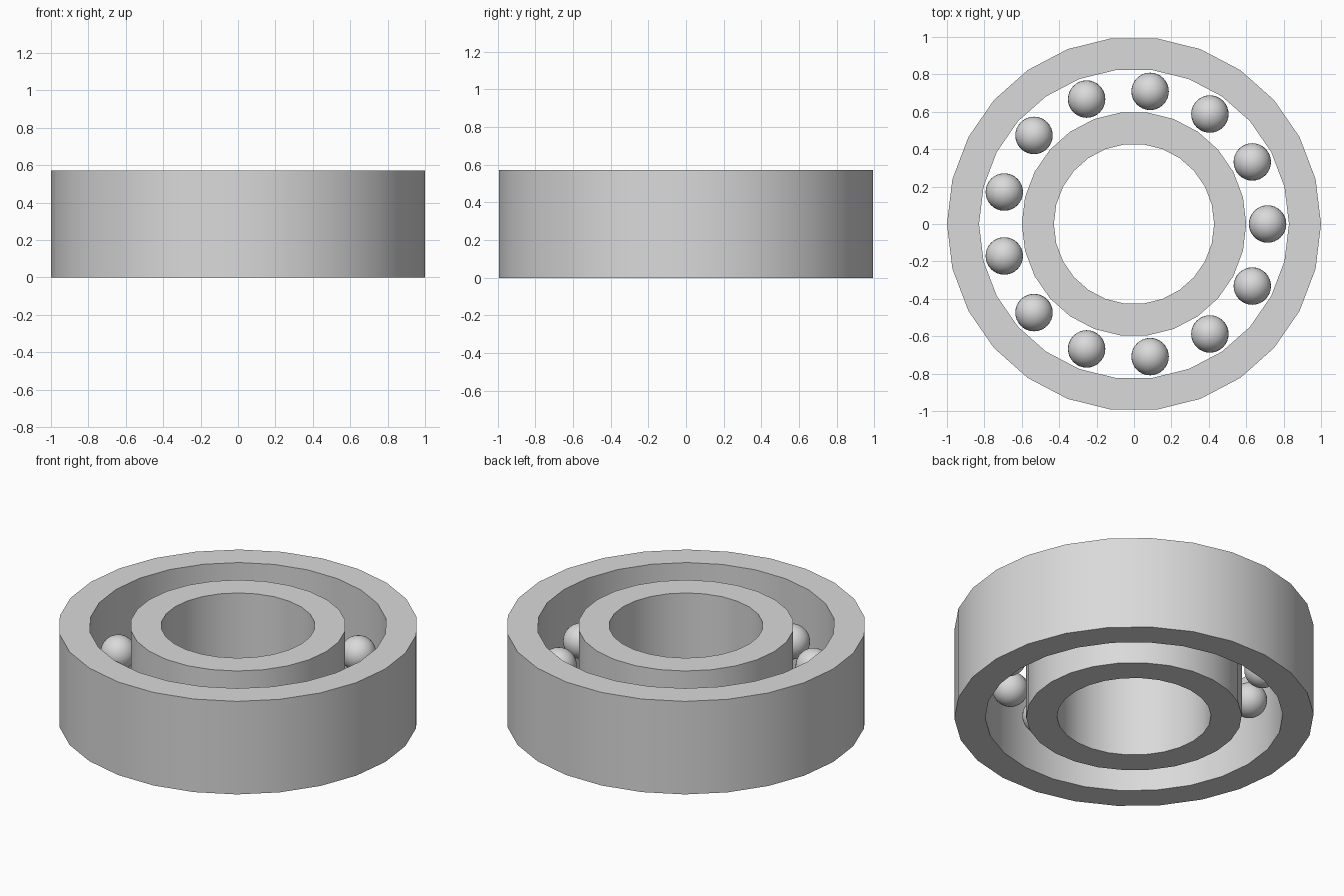
import bpy
import bmesh
import math
from mathutils import Vector

if "Cube" in bpy.data.objects:
    bpy.data.objects.remove(bpy.data.objects["Cube"], do_unlink=True)

SIDES = 26
BALLS = 13
HEIGHT = 4 / 7
BALL_RADIUS = 0.1
TRACK_RADIUS = 5 / 7

steel = bpy.data.materials.new("light grey steel")
steel.use_nodes = True
colour = (0.7, 0.7, 0.7, 1)
steel.diffuse_color = colour
steel.node_tree.nodes["Principled BSDF"].inputs["Base Color"].default_value = colour


def add_object(name, bm):
    """Turn a bmesh into a steel object, smooth with sharp rims."""
    mesh = bpy.data.meshes.new(name)
    bm.to_mesh(mesh)
    bm.free()
    mesh.materials.append(steel)
    obj = bpy.data.objects.new(name, mesh)
    bpy.context.collection.objects.link(obj)
    bpy.ops.object.select_all(action='DESELECT')
    obj.select_set(True)
    bpy.context.view_layer.objects.active = obj
    bpy.ops.object.shade_smooth_by_angle(angle=math.radians(30))
    return obj


def add_ring(name, inner, outer):
    """Spin a rectangular section around the z axis."""
    bm = bmesh.new()
    section = [(inner, 0), (outer, 0), (outer, HEIGHT), (inner, HEIGHT)]
    verts = [bm.verts.new((r, 0, z)) for r, z in section]
    edges = [bm.edges.new((verts[i - 1], verts[i])) for i in range(len(verts))]
    bmesh.ops.spin(bm, geom=verts + edges, cent=(0, 0, 0), axis=(0, 0, 1),
                   angle=math.tau, steps=SIDES)
    bmesh.ops.remove_doubles(bm, verts=bm.verts[:], dist=0.0001)
    bmesh.ops.recalc_face_normals(bm, faces=bm.faces[:])
    return add_object(name, bm)


# Races
add_ring("outer_race", 5.8 / 7, 1)
add_ring("inner_race", 3 / 7, 0.6)

# Balls, evenly spaced at mid height and sharing one mesh
bm = bmesh.new()
bmesh.ops.create_uvsphere(bm, u_segments=32, v_segments=16, radius=BALL_RADIUS)
first = add_object("ball_1", bm)
for i in range(BALLS):
    ball = first if i == 0 else first.copy()
    if i:
        ball.name = f"ball_{i + 1}"
        bpy.context.collection.objects.link(ball)
    a = math.tau * i / BALLS
    ball.location = Vector((TRACK_RADIUS * math.cos(a), TRACK_RADIUS * math.sin(a), HEIGHT / 2))
